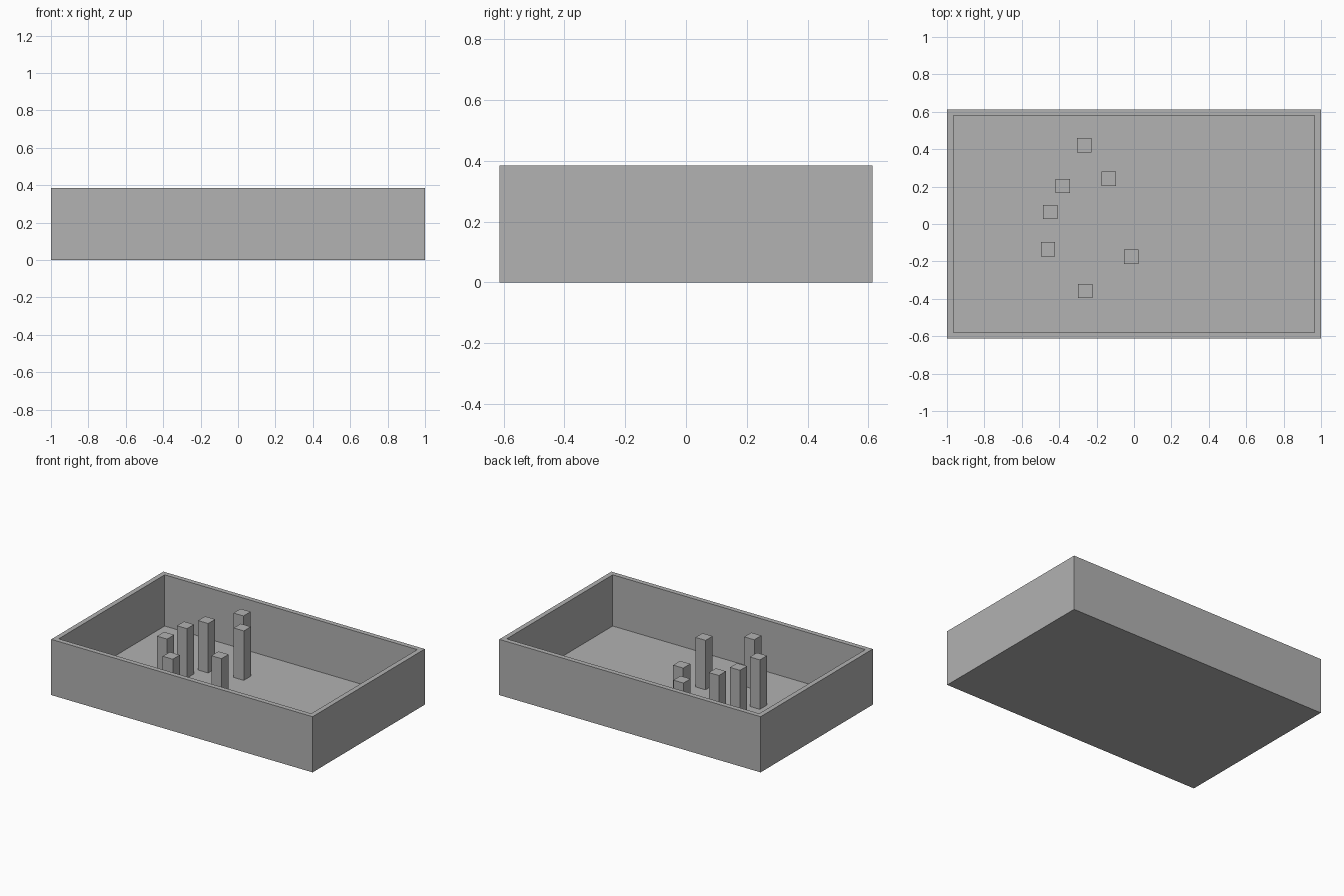
import bpy
import bmesh
from mathutils import Matrix, Vector

default = bpy.data.objects.get("Cube")
if default:
    bpy.data.objects.remove(default, do_unlink=True)

LENGTH, DEPTH, HEIGHT = 2.0, 1.226, 0.385
WALL, FLOOR = 0.034, 0.031
POST_SIZE, POST_TOP = 0.077, 0.373

grey = bpy.data.materials.new("plain grey")
grey.use_nodes = True
colour = (0.445, 0.445, 0.445, 1)
grey.diffuse_color = colour
grey.node_tree.nodes["Principled BSDF"].inputs["Base Color"].default_value = colour


def block(size, base):
    """Box mesh of the given size standing on the base point."""
    bm = bmesh.new()
    centre = Vector(base) + Vector((0, 0, size[2] / 2))
    bmesh.ops.create_cube(bm, size=1, matrix=Matrix.Translation(centre) @ Matrix.Diagonal((*size, 1)))
    return bm


def finish(bm, name):
    mesh = bpy.data.meshes.new(name)
    bm.to_mesh(mesh)
    bm.free()
    mesh.materials.append(grey)
    obj = bpy.data.objects.new(name, mesh)
    bpy.context.collection.objects.link(obj)
    return obj


# Open tray: inset the top face, then sink it to the floor level
bm = block((LENGTH, DEPTH, HEIGHT), (0, 0, 0))
bm.normal_update()
top = max(bm.faces, key=lambda f: f.calc_center_median().z)
bmesh.ops.inset_region(bm, faces=[top], thickness=WALL, use_even_offset=True)
sunk = bmesh.ops.extrude_discrete_faces(bm, faces=[top])["faces"][0]
for vert in sunk.verts:
    vert.co.z = FLOOR
bmesh.ops.recalc_face_normals(bm, faces=bm.faces[:])
finish(bm, "tray")

# Square posts standing on the tray floor
posts = [(-0.265, 0.422), (-0.382, 0.203), (-0.136, 0.241), (-0.447, 0.064),
         (-0.46, -0.134), (-0.015, -0.176), (-0.26, -0.358)]
for number, (x, y) in enumerate(posts, 1):
    finish(block((POST_SIZE, POST_SIZE, POST_TOP - FLOOR), (x, y, FLOOR)), f"post_{number}")
